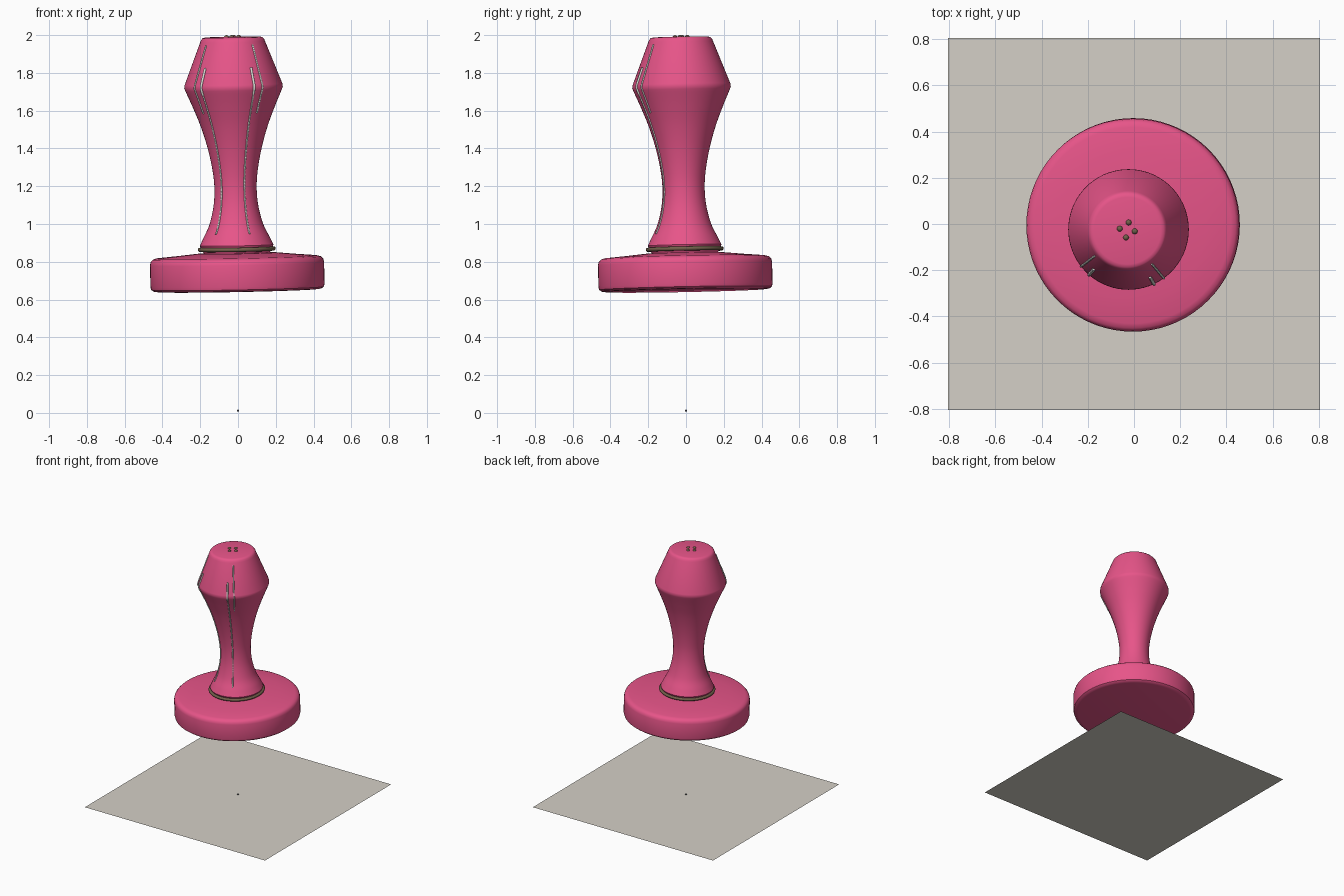
import bpy, bmesh, math
from mathutils import Matrix, Vector

cube = bpy.data.objects.get("Cube")
if cube:
    bpy.data.objects.remove(cube, do_unlink=True)

# The whole stamp leans slightly about a low pivot
LEAN = 0.02
TILT = (Matrix.Translation((0, 0, 0.54)) @ Matrix.Rotation(LEAN, 4, 'X')
        @ Matrix.Rotation(-LEAN, 4, 'Y') @ Matrix.Translation((0, 0, -0.54)))


def material(name, rgb):
    mat = bpy.data.materials.new(name)
    mat.use_nodes = True
    mat.diffuse_color = (*rgb, 1)
    mat.node_tree.nodes["Principled BSDF"].inputs["Base Color"].default_value = (*rgb, 1)
    return mat


PINK = material("pink", (0.80, 0.09, 0.25))
BRONZE = material("bronze", (0.17, 0.12, 0.07))
SILVER = material("silver", (0.70, 0.70, 0.66))
PAPER = material("paper", (0.66, 0.63, 0.57))
INK = material("dark_ink", (0.06, 0.06, 0.07))


def add_mesh(name, bm, mat, matrix=TILT, smooth=True):
    bmesh.ops.recalc_face_normals(bm, faces=bm.faces)
    mesh = bpy.data.meshes.new(name)
    bm.to_mesh(mesh)
    bm.free()
    mesh.materials.append(mat)
    obj = bpy.data.objects.new(name, mesh)
    bpy.context.collection.objects.link(obj)
    obj.matrix_world = matrix
    if smooth:
        bpy.ops.object.select_all(action='DESELECT')
        obj.select_set(True)
        bpy.context.view_layer.objects.active = obj
        bpy.ops.object.shade_smooth_by_angle(angle=math.radians(35))
    return obj


def lathe(name, profile, mat, sides=72, closed=False):
    """Turn a (radius, height) profile around the vertical axis."""
    bm = bmesh.new()
    verts = [bm.verts.new((r, 0, z)) for r, z in profile]
    edges = [bm.edges.new(pair) for pair in zip(verts, verts[1:])]
    if closed:
        edges.append(bm.edges.new((verts[-1], verts[0])))
    bmesh.ops.spin(bm, geom=verts + edges, cent=(0, 0, 0), axis=(0, 0, 1),
                   angle=math.tau, steps=sides, use_duplicate=False)
    bmesh.ops.remove_doubles(bm, verts=bm.verts, dist=0.0001)
    return add_mesh(name, bm, mat)


def spline(points, steps=6):
    """Smooth curve through the points."""
    pts = [Vector(p) for p in points]
    ext = [2 * pts[0] - pts[1]] + pts + [2 * pts[-1] - pts[-2]]
    out = []
    for a, b, c, d in zip(ext, ext[1:], ext[2:], ext[3:]):
        for i in range(steps):
            t = i / steps
            out.append(0.5 * (2 * b + (c - a) * t + (2 * a - 5 * b + 4 * c - d) * t * t
                              + (3 * b - a - 3 * c + d) * t ** 3))
    return out + [pts[-1]]


# Paper sheet and its centre mark
bm = bmesh.new()
bmesh.ops.create_grid(bm, x_segments=1, y_segments=1, size=0.805)
add_mesh("paper_sheet", bm, PAPER, Matrix.Identity(4), False)
bm = bmesh.new()
bmesh.ops.create_uvsphere(bm, u_segments=12, v_segments=8, radius=0.006)
add_mesh("centre_mark", bm, INK, Matrix.Translation((0, 0, 0.012)))

# Stamp disc with rounded rims and a gently domed top
lathe("stamp_disc", [(0, 0.648), (0.425, 0.648), (0.445, 0.651), (0.457, 0.66),
                     (0.461, 0.675), (0.461, 0.79), (0.457, 0.808), (0.445, 0.82),
                     (0.425, 0.826), (0.32, 0.835), (0.21, 0.846), (0, 0.848)], PINK)

# Handle: flared foot, narrow waist, conical knob
body = spline([(0.195, 0.888), (0.175, 0.93), (0.142, 1.0), (0.118, 1.1), (0.112, 1.2),
               (0.122, 1.3), (0.145, 1.41), (0.178, 1.52), (0.217, 1.62), (0.256, 1.71)])
knob = [(0.261, 1.724), (0.259, 1.74), (0.172, 1.965), (0.167, 1.978),
        (0.158, 1.987), (0.145, 1.99)]
outline = [tuple(p) for p in body] + knob
lathe("handle", [(0.17, 0.84), (0.185, 0.865)] + outline + [(0, 1.992)], PINK)

# Collar ring
lathe("collar_ring", [(0.195 + 0.011 * math.cos(a), 0.867 + 0.011 * math.sin(a))
                      for a in (math.tau * i / 12 for i in range(12))], BRONZE, closed=True)

# Four studs on the crown
for i in range(4):
    bm = bmesh.new()
    bmesh.ops.create_uvsphere(bm, u_segments=16, v_segments=8, radius=0.013)
    a = math.radians(80 + 90 * i)
    place = Matrix.Translation((0.033 * math.cos(a), 0.033 * math.sin(a) + 0.003, 1.988))
    add_mesh(f"crown_stud_{i + 1}", bm, BRONZE, TILT @ place)


def radius_at(z):
    for (r0, z0), (r1, z1) in zip(outline, outline[1:]):
        if z0 <= z <= z1:
            return r0 + (r1 - r0) * (z - z0) / (z1 - z0)


# Thin inlay wires following the handle outline
def wire(name, degrees, low, high, thickness):
    a = math.radians(degrees)
    curve = bpy.data.curves.new(name, 'CURVE')
    curve.dimensions = '3D'
    curve.bevel_depth = thickness
    curve.bevel_resolution = 1
    curve.use_fill_caps = True
    heights = [low] + [z for _, z in outline if low < z < high] + [high]
    line = curve.splines.new('POLY')
    line.points.add(len(heights) - 1)
    for point, z in zip(line.points, heights):
        r = radius_at(z) + 0.001
        point.co = (r * math.cos(a), r * math.sin(a), z, 1)
    curve.materials.append(SILVER)
    obj = bpy.data.objects.new(name, curve)
    bpy.context.collection.objects.link(obj)
    obj.matrix_world = TILT


for side, outer, inner in (("right", 218, 229), ("left", 306, 295)):
    wire(f"{side}_short_wire", outer, 1.59, 1.95, 0.005)
    wire(f"{side}_long_wire", inner, 0.95, 1.83, 0.005)
    wire(f"{side}_thick_wire", inner, 1.69, 1.83, 0.007)
